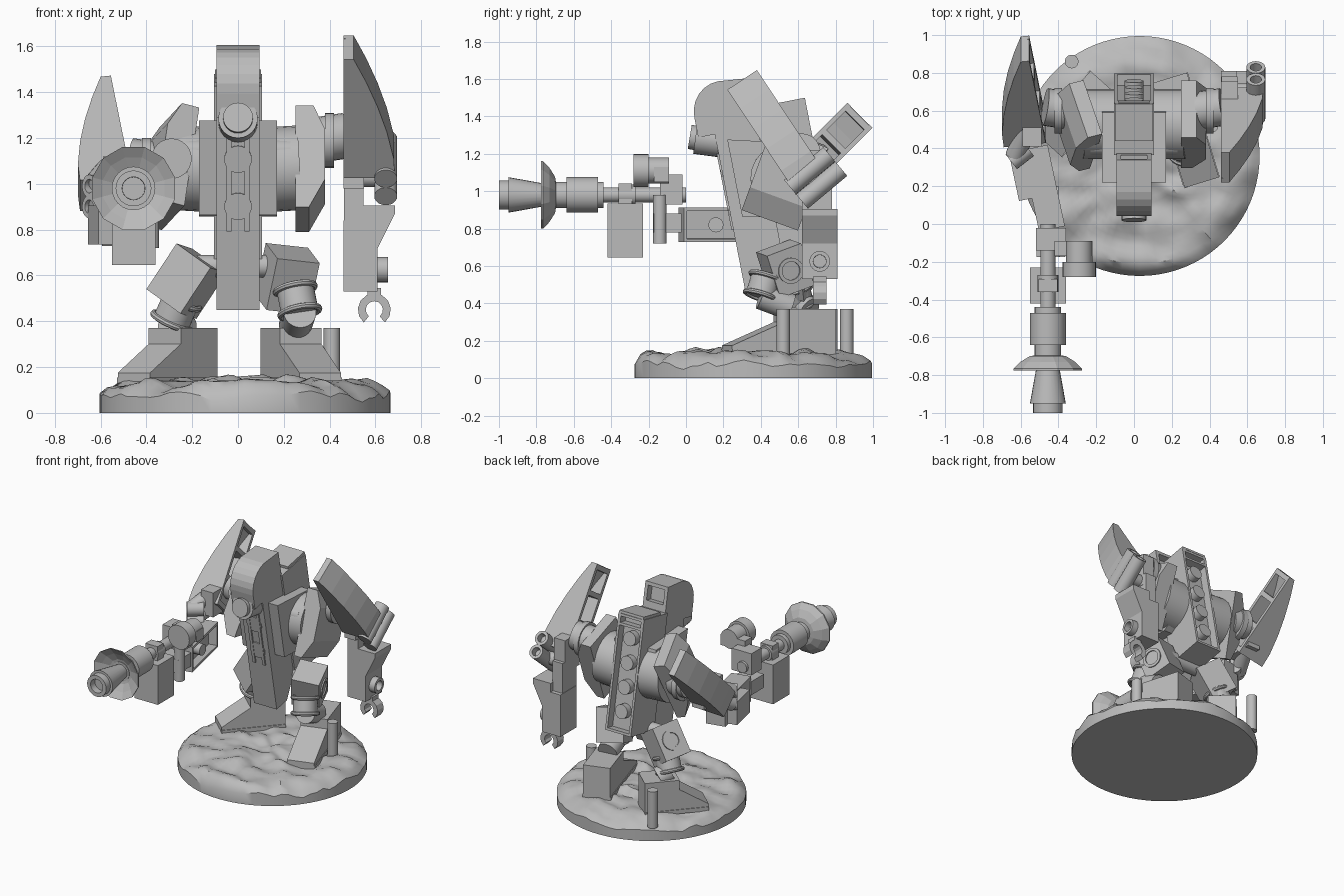
import bpy, bmesh, math
from mathutils import Matrix, Vector, noise

if "Cube" in bpy.data.objects:
    bpy.data.objects.remove(bpy.data.objects["Cube"], do_unlink=True)

grey = bpy.data.materials.new("plain grey")
grey.use_nodes = True
grey.diffuse_color = (0.5, 0.5, 0.5, 1)
grey.node_tree.nodes["Principled BSDF"].inputs["Base Color"].default_value = (0.5, 0.5, 0.5, 1)
ID = Matrix.Identity(4)


def finish(name, bm, smooth=False):
    bmesh.ops.recalc_face_normals(bm, faces=bm.faces)
    me = bpy.data.meshes.new(name)
    bm.to_mesh(me)
    bm.free()
    me.materials.append(grey)
    ob = bpy.data.objects.new(name, me)
    bpy.context.collection.objects.link(ob)
    if smooth:
        bpy.ops.object.select_all(action='DESELECT')
        ob.select_set(True)
        bpy.context.view_layer.objects.active = ob
        bpy.ops.object.shade_smooth_by_angle(angle=math.radians(35))


def frame(origin, x, z):
    # Placement whose local z follows z and whose local x leans to x
    z = Vector(z).normalized()
    y = z.cross(Vector(x)).normalized()
    m = Matrix((y.cross(z), y, z)).transposed().to_4x4()
    m.translation = origin
    return m


def turned(origin, rx=0, ry=0, rz=0):
    m = Matrix.Translation(origin)
    for angle, axis in ((rz, 'Z'), (ry, 'Y'), (rx, 'X')):
        m = m @ Matrix.Rotation(math.radians(angle), 4, axis)
    return m


def recess(bm, f, rim, depth):
    bmesh.ops.inset_individual(bm, faces=[f], thickness=rim)
    bmesh.ops.inset_individual(bm, faces=[f], thickness=0.001, depth=-depth)


def box(name, centre, size, m=ID, hollow=None):
    bm = bmesh.new()
    bmesh.ops.create_cube(bm, size=1, matrix=m @ Matrix.Translation(centre) @ Matrix.Diagonal((*size, 1)))
    if hollow:
        # Recess the face that looks along the given local direction
        way = m.to_3x3() @ Vector(hollow)
        bm.normal_update()
        recess(bm, max(bm.faces, key=lambda f: f.normal.dot(way)), 0.025, 0.06)
    finish(name, bm)


def rod(name, a, b, r, r2=None, m=ID, sides=24, bore=0):
    # Straight or tapered cylinder, with an optional blind bore at its far end
    a, b = m @ Vector(a), m @ Vector(b)
    d = b - a
    bm = bmesh.new()
    place = Matrix.Translation((a + b) / 2) @ d.to_track_quat('Z', 'Y').to_matrix().to_4x4()
    bmesh.ops.create_cone(bm, cap_ends=True, segments=sides, radius1=r,
                          radius2=r if r2 is None else r2, depth=d.length, matrix=place)
    if bore:
        bm.normal_update()
        recess(bm, max((f for f in bm.faces if len(f.verts) == sides), key=lambda f: f.normal.dot(d)), r - bore, 0.05)
    finish(name, bm, True)


def prism(name, outline, y0, y1, m=ID, hollow=None):
    # Extrude an outline in local x, z along local y
    bm = bmesh.new()
    ends = [[bm.verts.new((x, y, z)) for x, z in outline] for y in (y0, y1)]
    for end in ends:
        bm.faces.new(end)
    n = len(outline)
    for i in range(n):
        j = (i + 1) % n
        bm.faces.new((ends[0][i], ends[0][j], ends[1][j], ends[1][i]))
    bmesh.ops.recalc_face_normals(bm, faces=bm.faces)
    if hollow:
        recess(bm, max(bm.faces, key=lambda f: f.normal.dot(Vector(hollow))), 0.035, 0.05)
    bmesh.ops.transform(bm, matrix=m, verts=bm.verts)
    finish(name, bm)


def ring(name, centre, axis, radius, tube):
    bpy.ops.mesh.primitive_torus_add(major_segments=24, minor_segments=8, major_radius=radius,
                                     minor_radius=tube, location=centre,
                                     rotation=Vector(axis).to_track_quat('Z', 'Y').to_euler())
    ob = bpy.context.object
    ob.name = name
    ob.data.materials.append(grey)
    bpy.ops.object.shade_smooth_by_angle(angle=math.radians(35))


# Rocky round base
bm = bmesh.new()
SEG, RINGS, RAD = 80, 20, 0.635
rows = []
for i in range(1, RINGS + 1):
    row = []
    for j in range(SEG):
        a, r = math.tau * j / SEG, RAD * i / RINGS
        x, y = r * math.cos(a), r * math.sin(a)
        h = 0.135 + 0.04 * noise.noise((x * 5, y * 8, 0)) + 0.02 * noise.noise((x * 12, y * 14, 3))
        h -= 0.06 * (i / RINGS) ** 14
        row.append(bm.verts.new((x + 0.03, y + 0.36, h)))
    rows.append(row)
rows.append([bm.verts.new((v.co.x, v.co.y, 0)) for v in rows[-1]])
for lo, hi in zip(rows, rows[1:]):
    for j in range(SEG):
        k = (j + 1) % SEG
        bm.faces.new((lo[j], hi[j], hi[k], lo[k]))
bm.faces.new(rows[0])
bm.faces.new(rows[-1])
finish("rocky_base", bm, True)

# Torso leaning forward
T = turned((0, 0.32, 0.45), rx=11)
S = T @ Matrix.Rotation(math.radians(90), 4, 'Z')     # local x runs backward
prism("spine", [(0, 0), (0.12, 0), (0.24, 0.16), (0.24, 1.0), (0, 1.0)], -0.093, 0.093, S)
head = [(-0.09, 0.87)] + [(0.07 - 0.16 * math.cos(a), 0.98 + 0.165 * math.sin(a))
                          for a in [math.radians(15 * k) for k in range(7)]]
prism("head", head + [(0.24, 1.13), (0.24, 0.87)], -0.093, 0.093, S, (1, 0, 0))
prism("chest", [(0.06, 0.41), (0.28, 0.36), (0.42, 0.42), (0.42, 0.74), (0.06, 0.83)], -0.17, 0.17, S)
box("back_column", (0, 0.37, 0.54), (0.21, 0.28, 0.82), T, (0, 1, 0))
for k in range(4):
    rod("back_stud", (0, 0.42, 0.28 + 0.17 * k), (0, 0.5, 0.28 + 0.17 * k), 0.05, m=T)
box("column_cap", (0, 0.41, 0.92), (0.2, 0.2, 0.1), T, (0, 1, 0))
rod("front_stud", (0, 0.2, 1.265), (0, 0.05, 1.285), 0.086)
rod("front_stud_tip", (0, 0.08, 1.28), (0, 0.02, 1.29), 0.065)
for x in (-0.04, 0.04):
    box("chest_rib", (x, -0.004, 0.6), (0.022, 0.012, 0.5), T)
for z in (0.46, 0.67):
    rod("chest_button", (0, 0.02, z), (0, -0.007, z), 0.06, m=T)

# Shoulders
wedge = [(0, -0.24), (0.06, -0.24), (0.13, -0.11), (0.13, 0.12), (0.08, 0.23), (0, 0.23)]
for s, side in ((1, "left"), (-1, "right")):
    tilt = 0 if s > 0 else 14
    high = 1.19 if s > 0 else 1.08
    rod(side + "_shoulder_drum", (s * 0.1, 0.53, 1.06), (s * 0.27, 0.53, 1.07), 0.185)
    W = turned((s * 0.25, 0.53, 1.07), ry=tilt, rz=tilt) @ Matrix.Rotation(math.radians(-20), 4, 'X')
    prism(side + "_shoulder_wedge", [(s * x, z) for x, z in wedge], -0.16, 0.16, W)
    rod(side + "_shoulder_axle", (s * 0.34, 0.6, high), (s * 0.47, 0.62, high + 0.02), 0.1)
    rod(side + "_shoulder_hub", (s * 0.38, 0.6, high), (s * 0.42, 0.6, high), 0.12)
    rod(side + "_shoulder_pin", (s * 0.14, 0.42, 1.14), (s * 0.23, 0.42, 1.14), 0.055)

# Curved shoulder shields: open shells with rungs inside
curve = [(0.045, 0), (0.1, -0.12), (0.15, -0.25), (0.19, -0.38), (0.22, -0.52), (0.225, -0.62)]
shell = curve + [(x - 0.035, z) for x, z in reversed(curve)]
for side, F in (("left", frame((0.46, 0.3, 1.595), (1, 0, 0), (0, -0.55, 0.83))),
                ("right", frame((-0.555, 0.93, 1.405), (-1, 0, 0), (-0.14, 0.69, 0.69)))):
    prism(side + "_shield_shell", shell, -0.095, 0.095, F)
    for y in (-0.095, 0.07):
        prism(side + "_shield_wall", [(0, 0)] + curve + [(0, -0.62)], y, y + 0.025, F)
    for z, width in ((-0.02, 0.04), (-0.2, 0.1), (-0.41, 0.17), (-0.6, 0.2)):
        box(side + "_shield_rung", (width / 2, 0, z), (width, 0.15, 0.035), F)

# Left arm with claw
for dy, dz in ((0, 0), (-0.064, 0.077)):
    rod("left_elbow_tube", (0.645, 0.62 + dy, 0.945 + dz), (0.645, 0.83 + dy, 1.12 + dz), 0.05, bore=0.03)
rod("left_elbow_bar", (0.46, 0.7, 1.03), (0.66, 0.7, 1.03), 0.045)
box("left_elbow", (0.505, 0.7, 0.95), (0.085, 0.16, 0.22))
box("left_upper_arm", (0.505, 0.67, 1.1), (0.09, 0.17, 0.24))
prism("left_forearm", [(0.46, 0.53), (0.61, 0.53), (0.61, 0.72), (0.685, 0.87), (0.685, 0.905), (0.54, 0.905),
                       (0.54, 0.84), (0.46, 0.84)], 0.62, 0.81, hollow=(-1, 0, 0))
rod("left_wrist_stud", (0.6, 0.715, 0.625), (0.655, 0.715, 0.625), 0.055, bore=0.035)
claw = [(0.072 * math.cos(a), 0.072 * math.sin(a)) for a in [math.radians(-50 + 28 * k) for k in range(11)]]
claw += [(x * 0.52, z * 0.52) for x, z in reversed(claw)]
prism("left_claw", claw, 0.68, 0.75, Matrix.Translation((0.595, 0, 0.45)))
box("left_claw_stem", (0.595, 0.715, 0.525), (0.06, 0.07, 0.04))

# Right arm
for dz in (0, 0.09):
    rod("right_elbow_tube", (-0.63, 0.36, 0.9 + dz), (-0.56, 0.52, 0.98 + dz), 0.052)
    rod("right_elbow_end", (-0.56, 0.4, 0.9 + dz), (-0.65, 0.33, 0.9 + dz), 0.05, bore=0.03)
box("right_upper_arm", (-0.54, 0.52, 1.03), (0.1, 0.22, 0.18))
A = turned((-0.48, 0.19, 0.82), rz=12)
box("right_forearm", (0, 0, 0), (0.14, 0.44, 0.185), A, (1, 0, 0))
box("right_forearm_side", (-0.1, 0.07, 0), (0.08, 0.22, 0.17), A)
rod("right_forearm_pin", (-0.52, 0.16, 0.82), (-0.4, 0.16, 0.82), 0.04)
box("right_wrist", (-0.44, -0.1, 0.83), (0.15, 0.15, 0.1))
rod("right_wrist_post", (-0.38, -0.14, 0.72), (-0.38, -0.14, 0.98), 0.036)
box("gun_mount", (-0.44, -0.08, 1.01), (0.16, 0.12, 0.16))
box("gun_side_arm", (-0.32, -0.13, 1.09), (0.2, 0.08, 0.08))
rod("gun_sight", (-0.29, -0.09, 1.11), (-0.29, -0.23, 1.11), 0.07)
rod("gun_sight_lens", (-0.29, -0.2, 1.11), (-0.29, -0.28, 1.11), 0.088)

# Gun
G = Matrix.Translation((-0.456, 0, 0.98))
for name, y0, y1, r0, r1 in (("gun_bar", 0, -0.5, 0.04, 0.04), ("gun_collar", -0.27, -0.36, 0.055, 0.055),
                             ("gun_body", -0.47, -0.64, 0.095, 0.095), ("gun_body_rear", -0.44, -0.47, 0.07, 0.07),
                             ("gun_body_front", -0.64, -0.72, 0.07, 0.07), ("gun_nozzle", -0.7, -0.95, 0.05, 0.095)):
    rod(name, (0, y0, 0), (0, y1, 0), r0, r1, G)
rod("gun_muzzle", (0, -0.93, 0), (0, -1.0, 0), 0.078, m=G, bore=0.05)
# Hollow dish spun around the barrel
bm = bmesh.new()
bowl = [(0.04, -0.69), (0.1, -0.7), (0.15, -0.73), (0.187, -0.765), (0.187, -0.775), (0.14, -0.745), (0.09, -0.72), (0.04, -0.71)]
points = [bm.verts.new((r, y, 0)) for r, y in bowl]
edges = [bm.edges.new(pair) for pair in zip(points, points[1:])]
bmesh.ops.spin(bm, geom=points + edges, cent=(0, 0, 0), axis=(0, 1, 0), angle=math.tau, steps=12)
bmesh.ops.remove_doubles(bm, verts=bm.verts, dist=0.0005)
bmesh.ops.transform(bm, matrix=G @ Matrix.Rotation(math.radians(15), 4, 'Y'), verts=bm.verts)
finish("gun_dish", bm)
box("gun_magazine", (-0.456, -0.325, 0.79), (0.19, 0.19, 0.29), hollow=(0, 0, -1))
box("gun_clip", (-0.456, -0.325, 0.98), (0.1, 0.07, 0.12))

# Legs and feet
rod("hip_bar", (-0.18, 0.55, 0.64), (0.18, 0.55, 0.64), 0.05)
legs = (("left", turned((0.215, 0.53, 0.585), 20, 6, 18), (0.25, 0.43, 0.54), (0.27, 0.4, 0.44), (0.25, 0.56, 0.38)),
        ("right", turned((-0.225, 0.56, 0.575), -8, 33, -25), (-0.25, 0.58, 0.49), (-0.29, 0.6, 0.4), (-0.24, 0.66, 0.36)))
for side, M, top, knee, ankle in legs:
    s = 1 if side == "left" else -1
    box(side + "_thigh", (0, 0, 0), (0.195, 0.2, 0.24), M)
    rod(side + "_thigh_socket", (0, 0, 0), (s * 0.106, 0, 0), 0.07, m=M, bore=0.05)
    rod(side + "_knee", top, knee, 0.082)
    rod(side + "_shin", knee, ankle, 0.072)
    axis = Vector(knee) - Vector(top)
    ring(side + "_knee_band", top, axis, 0.086, 0.014)
    ring(side + "_shin_band", knee, axis, 0.086, 0.014)
for side, spot, heading, back, toe in (("left", (0.23, 0.64, 0), 17, 0.14, -0.44), ("right", (-0.22, 0.68, 0), -42, 0.09, -0.35)):
    F = turned(spot, rz=heading) @ Matrix.Rotation(math.radians(90), 4, 'Z')
    foot = [(back, 0.13), (back, 0.37), (-0.15, 0.37), (-0.15, 0.3), (toe, 0.175), (toe, 0.13)]
    prism(side + "_foot", foot, -0.095, 0.095, F)
    box(side + "_sole", ((back + toe) / 2, 0, 0.14), (back - toe, 0.2, 0.03), F)
for x, y in ((0.41, 0.52), (-0.33, 0.86)):
    rod("base_post", (x, y, 0.1), (x, y, 0.37), 0.036)
